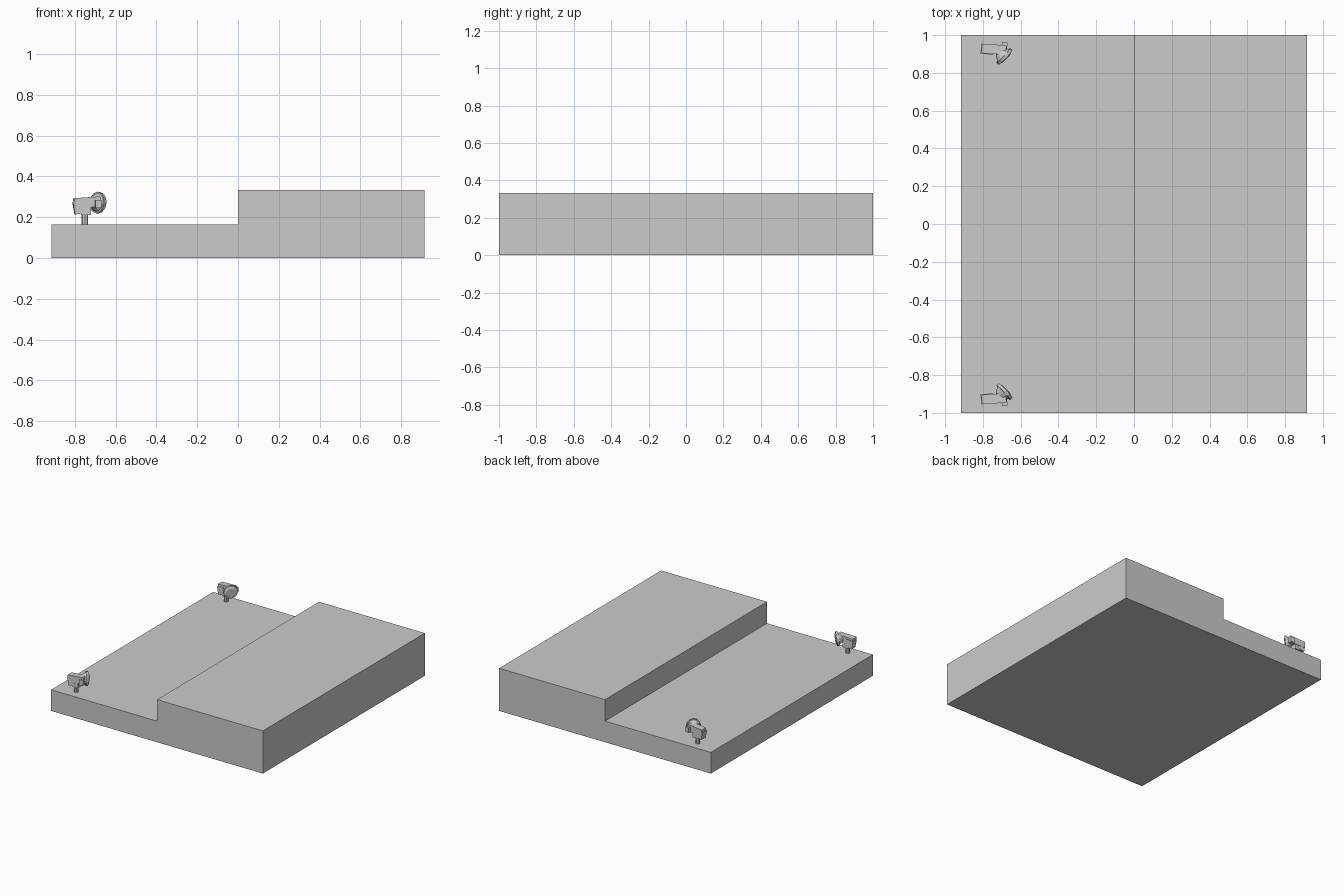
import bpy, bmesh
from math import radians
from mathutils import Vector, Matrix

if "Cube" in bpy.data.objects:
    bpy.data.objects.remove(bpy.data.objects["Cube"])


def finish(name, bm):
    bmesh.ops.recalc_face_normals(bm, faces=bm.faces)
    me = bpy.data.meshes.new(name)
    bm.to_mesh(me)
    bm.free()
    ob = bpy.data.objects.new(name, me)
    bpy.context.collection.objects.link(ob)
    return ob


def mirrored(name, bm):
    # fixtures repeat on the opposite side of the platform
    ob = finish(name, bm)
    ob.modifiers.new("mirror", "MIRROR").use_axis = (False, True, False)
    return ob


def box(name, centre, size, pitch=0, yaw=0):
    bm = bmesh.new()
    bmesh.ops.create_cube(bm, size=1)
    m = (Matrix.Translation(centre) @ Matrix.Rotation(radians(yaw), 4, 'Z')
         @ Matrix.Rotation(radians(pitch), 4, 'Y') @ Matrix.Diagonal((*size, 1)))
    bm.transform(m)
    return mirrored(name, bm)


def tube(name, a, b, r1, r2, sides=12):
    a, b = Vector(a), Vector(b)
    bm = bmesh.new()
    bmesh.ops.create_cone(bm, cap_ends=True, segments=sides, radius1=r1,
                          radius2=r2, depth=(b - a).length)
    bm.transform(Matrix.Translation((a + b) / 2)
                 @ (b - a).to_track_quat('Z', 'Y').to_matrix().to_4x4())
    return mirrored(name, bm)


# stepped platform
W, LOW, HIGH = 0.915, 0.165, 0.333
profile = [(-W, 0), (W, 0), (W, HIGH), (0, HIGH), (0, LOW), (-W, LOW)]
bm = bmesh.new()
face = bm.faces.new([bm.verts.new((x, -1, z)) for x, z in profile])
ext = bmesh.ops.extrude_face_region(bm, geom=[face])
bmesh.ops.translate(bm, vec=(0, 2, 0),
                    verts=[v for v in ext["geom"] if isinstance(v, bmesh.types.BMVert)])
bm.normal_update()
finish("stepped_platform", bm)

# post and swivel collar
P = Vector((-0.75, 0.925, 0))
tube("post", P + Vector((0, 0, LOW)), P + Vector((0, 0, 0.23)), 0.016, 0.016, 8)
box("swivel_block", P + Vector((0.005, 0, 0.235)), (0.05, 0.045, 0.05))

# body and hanging rear grip
box("body_arm", P + Vector((0.01, 0, 0.272)), (0.13, 0.05, 0.05), -4, -4)
box("rear_grip", P + Vector((-0.028, 0, 0.248)), (0.055, 0.052, 0.062), -10, -4)

# round head turned in towards the platform centre
D = Vector((0.72, -0.68, -0.1)).normalized()
C = Vector((-0.692, 0.893, 0.272))
tube("head_shell", C - D * 0.03, C, 0.025, 0.046)
tube("head_rim", C, C + D * 0.016, 0.053, 0.053)
tube("head_face", C + D * 0.016, C + D * 0.022, 0.045, 0.036)
box("head_bracket", (-0.685, 0.95, 0.265), (0.03, 0.024, 0.04), 0, -10)
